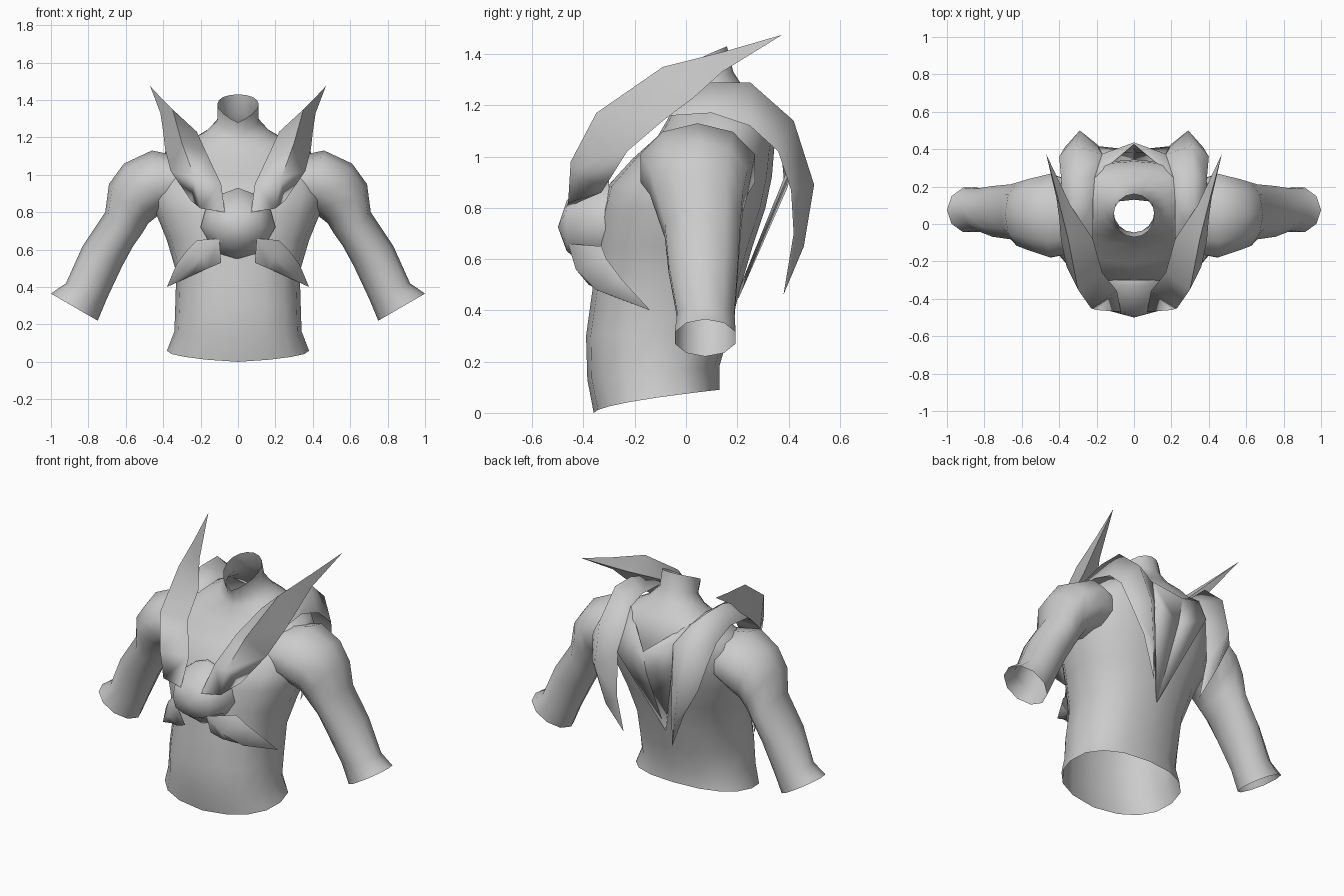
import bpy, bmesh, math

grey = bpy.data.materials.new("light_grey")
grey.diffuse_color = (0.6, 0.6, 0.6, 1)


def make(name, verts, faces, mirror=False, angle=60, thick=0):
    """Mesh object with outward normals, optional mirror across x."""
    bm = bmesh.new()
    vs = [bm.verts.new(v) for v in verts]
    for f in faces:
        bm.faces.new([vs[i] for i in f])
    bmesh.ops.remove_doubles(bm, verts=bm.verts, dist=1e-5)
    bmesh.ops.recalc_face_normals(bm, faces=bm.faces)
    me = bpy.data.meshes.new(name)
    bm.to_mesh(me)
    bm.free()
    me.materials.append(grey)
    ob = bpy.data.objects.new(name, me)
    bpy.context.collection.objects.link(ob)
    bpy.ops.object.select_all(action='DESELECT')
    ob.select_set(True)
    bpy.context.view_layer.objects.active = ob
    bpy.ops.object.shade_smooth_by_angle(angle=math.radians(angle))
    if thick:
        s = ob.modifiers.new("thickness", 'SOLIDIFY')
        s.thickness = thick
        s.offset = 0
    if mirror:
        m = ob.modifiers.new("mirror", 'MIRROR')
        m.use_clip = True
    return ob


def loft(name, rings, **kw):
    """Skin a list of equally long closed rings."""
    n = len(rings[0])
    verts = [p for r in rings for p in r]
    faces = [(i * n + j, i * n + (j + 1) % n, (i + 1) * n + (j + 1) % n, (i + 1) * n + j)
             for i in range(len(rings) - 1) for j in range(n)]
    return make(name, verts, faces, **kw)


def blade(name, rows, tip):
    """Three-edged curved spike running from rows of sections to a tip."""
    verts = [p for r in rows for p in r] + [tip]
    k, t = len(rows), len(rows) * 3
    faces = [(2, 1, 0)]
    for j in range(3):
        a, b = j, (j + 1) % 3
        faces += [(i * 3 + a, i * 3 + b, i * 3 + 3 + b, i * 3 + 3 + a) for i in range(k - 1)]
        faces.append((t - 3 + a, t - 3 + b, t))
    return make(name, verts, faces, mirror=True, angle=95)


def spow(v, e):
    return math.copysign(abs(v) ** e, v)


# torso and neck: front z, back z, half width, front y, back y, roundness
torso_rings = [
    (0.00, 0.09, 0.38, -0.36, 0.13, 0.85),
    (0.13, 0.18, 0.34, -0.385, 0.13, 0.85),
    (0.30, 0.32, 0.335, -0.39, 0.17, 0.85),
    (0.48, 0.48, 0.33, -0.365, 0.21, 0.85),
    (0.65, 0.65, 0.38, -0.35, 0.26, 0.85),
    (0.79, 0.80, 0.44, -0.335, 0.31, 0.85),
    (0.88, 0.92, 0.46, -0.31, 0.335, 0.85),
    (0.99, 1.04, 0.45, -0.21, 0.345, 0.85),
    (1.08, 1.13, 0.39, -0.11, 0.335, 0.85),
    (1.14, 1.20, 0.27, -0.075, 0.29, 0.9),
    (1.18, 1.26, 0.17, -0.055, 0.23, 1),
    (1.22, 1.33, 0.11, -0.045, 0.185, 1),
    (1.28, 1.43, 0.11, -0.07, 0.16, 1),
]
rings = []
for zf, zb, hw, yf, yb, e in torso_rings:
    ring = []
    for i in range(16):
        a = math.tau * i / 16
        t = 0.5 + 0.5 * spow(math.sin(a), e)
        ring.append((hw * spow(math.cos(a), e), yf + (yb - yf) * t, zf + (zb - zf) * t ** 0.6))
    rings.append(ring)
loft("torso", rings)

# arms: top x z, bottom x z, front y, back y
arm_rings = [
    (0.27, 1.09, 0.32, 0.82, -0.16, 0.22),
    (0.46, 1.13, 0.43, 0.78, -0.19, 0.28),
    (0.61, 1.06, 0.48, 0.74, -0.15, 0.25),
    (0.69, 0.95, 0.51, 0.69, -0.125, 0.23),
    (0.71, 0.80, 0.56, 0.62, -0.09, 0.22),
    (0.83, 0.62, 0.62, 0.51, -0.075, 0.21),
    (0.92, 0.42, 0.70, 0.34, -0.04, 0.195),
    (1.00, 0.365, 0.75, 0.22, -0.05, 0.20),
]
rings = []
for tx, tz, bx, bz, yf, yb in arm_rings:
    ring = []
    for i in range(10):
        a = math.tau * i / 10
        c, s = 0.5 + 0.5 * math.cos(a), 0.5 + 0.5 * math.sin(a)
        ring.append((bx + (tx - bx) * c, yf + (yb - yf) * s, bz + (tz - bz) * c))
    rings.append(ring)
loft("arm", rings, mirror=True)

# collar horns sweeping from the chest up past the shoulders
blade("collar_horn", [
    [(0.25, -0.33, 0.86), (0.20, -0.46, 0.82), (0.07, -0.47, 0.80)],
    [(0.36, -0.23, 1.02), (0.23, -0.45, 0.98), (0.09, -0.36, 0.95)],
    [(0.39, -0.09, 1.14), (0.30, -0.35, 1.17), (0.17, -0.26, 1.12)],
    [(0.40, 0.03, 1.23), (0.35, -0.09, 1.35), (0.22, -0.08, 1.23)],
    [(0.415, 0.14, 1.33), (0.41, 0.15, 1.41), (0.34, 0.10, 1.32)],
], (0.47, 0.375, 1.475))

# shoulder yoke running over the back into long spikes
blade("back_spike", [
    [(0.39, -0.06, 1.16), (0.31, -0.06, 1.24), (0.22, -0.08, 1.21)],
    [(0.38, 0.10, 1.17), (0.32, 0.09, 1.29), (0.22, 0.12, 1.22)],
    [(0.39, 0.25, 1.12), (0.32, 0.25, 1.29), (0.21, 0.25, 1.19)],
    [(0.40, 0.36, 1.02), (0.31, 0.42, 1.14), (0.17, 0.37, 1.10)],
    [(0.37, 0.41, 0.87), (0.29, 0.50, 0.89), (0.19, 0.41, 0.95)],
    [(0.28, 0.42, 0.70), (0.24, 0.46, 0.65), (0.19, 0.42, 0.70)],
], (0.17, 0.38, 0.46))

# pointed plate between the back spikes
make("back_plate",
     [(0.17, 0.37, 1.10), (0.19, 0.41, 0.97), (0, 0.43, 1.03), (0, 0.39, 0.88),
      (0, 0.20, 0.45), (0.21, 0.25, 1.19)],
     [(0, 1, 3, 2), (1, 4, 3), (5, 0, 2)], mirror=True, thick=0.012)

# chest ornament: rear outline, front outline and raised centre
rear = [(0, 0.93), (0.08, 0.90), (0.17, 0.83), (0.20, 0.72), (0.16, 0.65), (0.10, 0.57), (0, 0.53)]
front = [(0, 0.83), (0.07, 0.81), (0.12, 0.79), (0.13, 0.72), (0.11, 0.66), (0.06, 0.64), (0, 0.63)]


def full(half, y):
    return [(x, y, z) for x, z in half] + [(-x, y, z) for x, z in half[-2:0:-1]]


loft("chest_ornament", [full(rear, -0.30), full(rear, -0.33), full(front, -0.465),
                        [(0, -0.50, 0.725)] * 12])

# lower fins curling back around the ribs
blade("rib_fin", [
    [(0.22, -0.33, 0.65), (0.10, -0.46, 0.66), (0.09, -0.40, 0.53)],
    [(0.27, -0.31, 0.60), (0.19, -0.43, 0.56), (0.16, -0.38, 0.50)],
    [(0.33, -0.25, 0.52), (0.28, -0.35, 0.48), (0.25, -0.30, 0.46)],
], (0.38, -0.14, 0.40))
